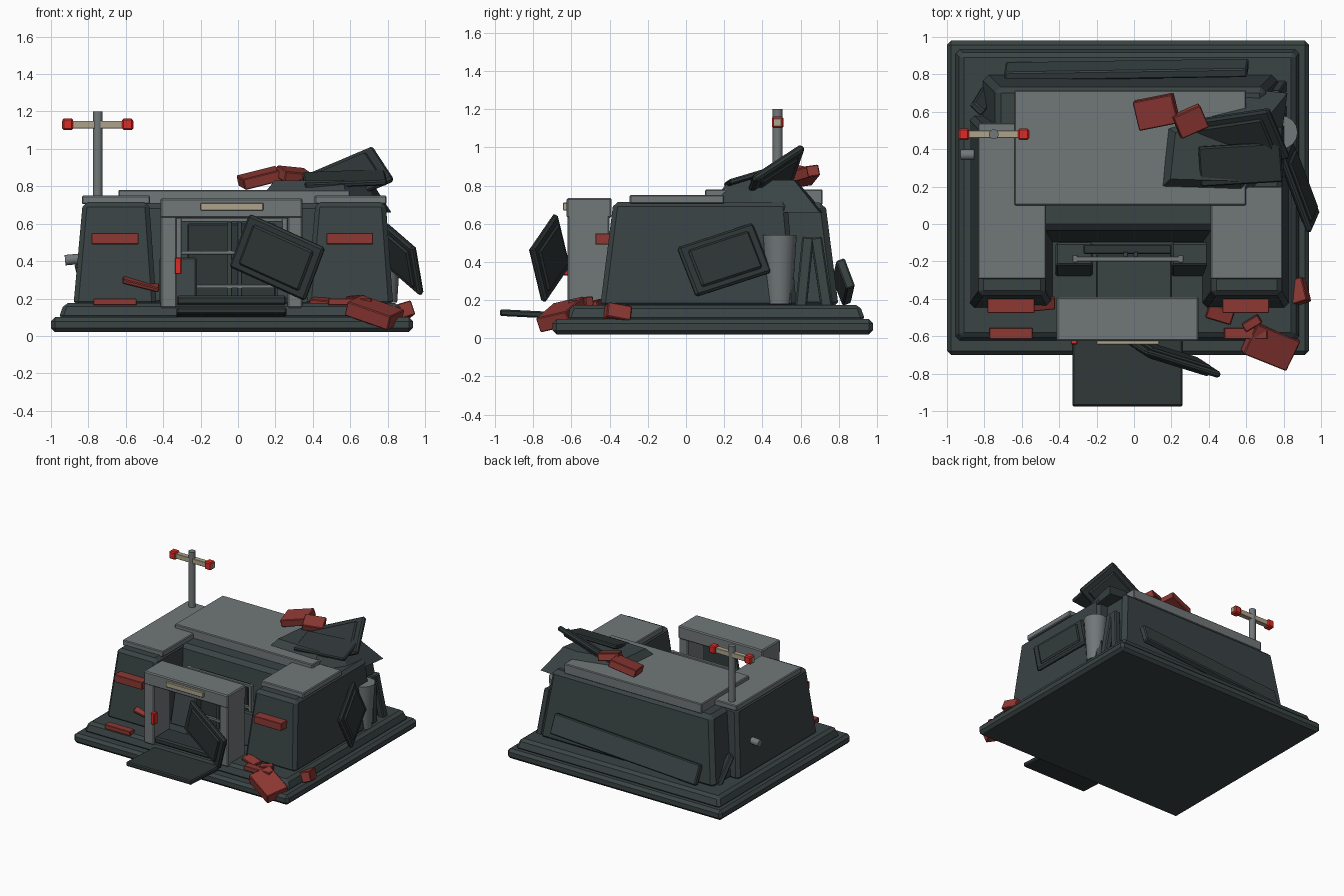
import bpy
from mathutils import Vector, Matrix

old = bpy.data.objects.get("Cube")
if old:
    bpy.data.objects.remove(old, do_unlink=True)


def material(name, r, g, b):
    m = bpy.data.materials.new(name)
    m.use_nodes = True
    m.diffuse_color = (r, g, b, 1)
    m.node_tree.nodes["Principled BSDF"].inputs["Base Color"].default_value = (r, g, b, 1)
    return m


SLATE = material("slate", .042, .056, .057)
DARK = material("dark_slate", .029, .038, .039)
GREY = material("grey_metal", .165, .185, .19)
BRICK = material("brick_red", .27, .04, .034)
LAMP = material("lamp_red", .72, .025, .02)
BEIGE = material("beige", .42, .37, .26)


def hull(name, rings, mat, bevel=0):
    """Closed solid from a bottom ring and a top ring of equal length."""
    n = len(rings[0])
    faces = [tuple(reversed(range(n))), tuple(range(n, 2 * n))]
    faces += [(i, (i + 1) % n, n + (i + 1) % n, n + i) for i in range(n)]
    me = bpy.data.meshes.new(name)
    me.from_pydata(list(rings[0]) + list(rings[1]), [], faces)
    me.materials.append(mat)
    ob = bpy.data.objects.new(name, me)
    bpy.context.collection.objects.link(ob)
    if bevel:
        mod = ob.modifiers.new("bevel", "BEVEL")
        mod.width = bevel
        mod.segments = 1
    return ob


def box(name, x, y, z, mat, bevel=.006, inset=(0, 0, 0, 0)):
    """Box from ranges; inset pulls in the top edges at -x, +x, -y, +y."""
    def ring(a, b, c, d, h):
        return [(a, c, h), (b, c, h), (b, d, h), (a, d, h)]
    l, r, f, k = inset
    return hull(name, (ring(x[0], x[1], y[0], y[1], z[0]),
                       ring(x[0] + l, x[1] - r, y[0] + f, y[1] - k, z[1])), mat, bevel)


def slab(name, centre, u, v, size, mat, bevel=.008):
    """Loose plate with its long side along u and its short side near v."""
    u = Vector(u).normalized()
    w = u.cross(Vector(v)).normalized()
    ob = box(name, *[(-s / 2, s / 2) for s in size], mat, bevel)
    ob.matrix_world = Matrix.Translation(centre) @ Matrix((u, w.cross(u), w)).transposed().to_4x4()
    return ob


def panel(name, centre, u, v, size):
    """Fallen armour plate with a raised field on both faces."""
    slab(name, centre, u, v, size, DARK, .012)
    slab(name + "_field", centre, u, v, (size[0] * .8, size[1] * .75, size[2] + .025), DARK, .01)


def rod(name, centre, r1, r2, depth, mat, rot=(0, 0, 0), sides=16):
    bpy.ops.mesh.primitive_cone_add(vertices=sides, radius1=r1, radius2=r2, depth=depth,
                                    location=centre, rotation=rot)
    ob = bpy.context.object
    ob.name = name
    ob.data.materials.append(mat)
    bpy.ops.object.shade_smooth_by_angle()


# Stepped foundation
box("foundation", (-1, .935), (-.7, .98), (.02, .1), SLATE, .022)
box("foundation_step", (-.96, .89), (-.63, .94), (.09, .175), SLATE, .02, (.03, .03, .03, .03))

# Main block and roof
box("main_block", (-.81, .77), (-.1, .8), (.16, .71), SLATE, .03, (.07, .07, .07, .07))
box("roof_slab", (-.64, .6), (.1, .715), (.7, .78), GREY)

# Side wings with caps and brick stripes
for side, x0, x1, cap_end in (("right", -.88, -.435, .54), ("left", .365, .83, .2)):
    box(side + "_wing", (x0, x1), (-.45, .58), (.16, .715), SLATE, .025, (.05, .04, .07, .05))
    box(side + "_wing_cap", (x0 + .045, x1 - .035), (-.295, cap_end), (.705, .75), GREY)
    mid = (x0 + x1) / 2
    box(side + "_wing_stripe", (mid - .125, mid + .125), (-.475, -.39), (.49, .55), BRICK, .003)
    box(side + "_floor_strip", (mid - .115, mid + .115), (-.615, -.555), (.165, .2), BRICK, .003)

# Entrance portal
for side, x0, x1 in (("right", -.415, -.325), ("left", .265, .345)):
    box(side + "_portal_post", (x0, x1), (-.62, -.4), (.15, .7), GREY, .008)
box("portal_lintel", (-.415, .345), (-.625, -.39), (.63, .735), GREY, .008)
box("portal_light_strip", (-.2, .135), (-.645, -.6), (.67, .71), BEIGE, .003)
box("portal_lamp", (-.338, -.303), (-.645, -.6), (.33, .42), LAMP, .005)
box("threshold", (-.33, .26), (-.61, -.42), (.165, .215), DARK, .012)
slab("fallen_ramp", (-.035, -.78, .125), (1, 0, 0), (0, 1, -.05), (.59, .39, .035), DARK)

# Inner gate with barred frame
box("gate_leaf", (-.27, .2), (-.16, -.11), (.17, .6), DARK)
box("courtyard_floor", (-.2, .2), (-.4, -.16), (.17, .2), SLATE)
for x in (-.315, .25):
    box("gate_post", (x - .014, x + .014), (-.205, -.165), (.17, .63), GREY, .003)
for z in (.265, .445, .62):
    box("gate_bar", (-.32, .255), (-.2, -.175), (z - .01, z + .01), GREY, .002)
for x in (-.045, .01):
    box("gate_mullion", (x - .012, x + .012), (-.195, -.15), (.17, .61), SLATE, .002)
for x in (-.32, .3):
    box("gate_buttress", (x - .1, x + .1), (-.28, -.1), (.17, .42), SLATE, .01, (0, 0, .06, 0))

# Antenna mast with lamp tips
rod("mast", (-.75, .48, .95), .026, .026, .5, GREY)
box("mast_crossbar", (-.942, -.558), (.46, .5), (1.11, 1.15), BEIGE, .002)
for x in (-.91, -.59):
    box("mast_lamp", (x - .029, x + .029), (.45, .51), (1.1, 1.162), LAMP, .008)

# Wall details
rod("wall_pipe", (-.87, .37, .41), .028, .028, .11, GREY, (0, 1.48, 0))
rod("exposed_column", (.785, .49, .36), .066, .09, .36, GREY)
slab("back_plank", (-.04, .825, .295), (1, .015, .065), (0, -.06, .16), (1.3, .16, .05), SLATE)
slab("right_rib", (-.81, .66, .27), (.05, .08, -.2), (1, -1, 0), (.25, .08, .04), SLATE)
for y, lean in ((.62, .1), (.71, -.15)):
    slab("left_rib", (.775, y, .34), (-.1, lean, 1), (0, 1, 0), (.38, .06, .05), SLATE)

# Collapsed roof corner
outline = [(.06, .11), (.6, .09), (.77, .33), (.82, .7), (.62, .72), (.1, .56)]
hull("collapsed_roof", ([(x, y, .66) for x, y in outline],
                        [(.48 + (x - .48) * .68, .4 + (y - .4) * .55, .83) for x, y in outline]), SLATE)
panel("roof_panel", (.54, .45, .82), (-.47, -.07, -.2), (.11, -.26, -.17), (.52, .33, .04))
slab("roof_sheet", (.57, .32, .84), (1, .06, .04), (0, 1, .3), (.44, .22, .03), DARK)

# Fallen armour panels
panel("leaning_panel", (.885, .2, .41), (-.15, .4, .13), (.05, .09, -.27), (.44, .28, .035))
panel("fallen_door", (.21, -.715, .42), (.42, -.13, -.19), (-.11, .07, -.29), (.46, .31, .035))

# Brick rubble
for centre, u, v, size in (
        ((.12, .6, .845), (1, .2, .25), (-.2, 1, .15), (.22, .16, .06)),
        ((.3, .55, .86), (1, .45, -.1), (-.4, 1, .3), (.16, .13, .06)),
        ((.73, -.65, .125), (1, -.4, -.35), (.4, 1, .25), (.26, .18, .08)),
        ((.88, -.36, .13), (1, .3, .3), (-.3, 1, -.2), (.09, .13, .08)),
        ((.46, -.48, .18), (1, -.3, -.1), (.3, 1, .2), (.14, .08, .035)),
        ((.63, -.53, .19), (1, .6, .1), (-.6, 1, .1), (.1, .05, .05)),
        ((-.52, -.43, .28), (1, .1, -.25), (0, 1, .4), (.2, .07, .025))):
    slab("brick_chunk", centre, u, v, size, BRICK, .005)
